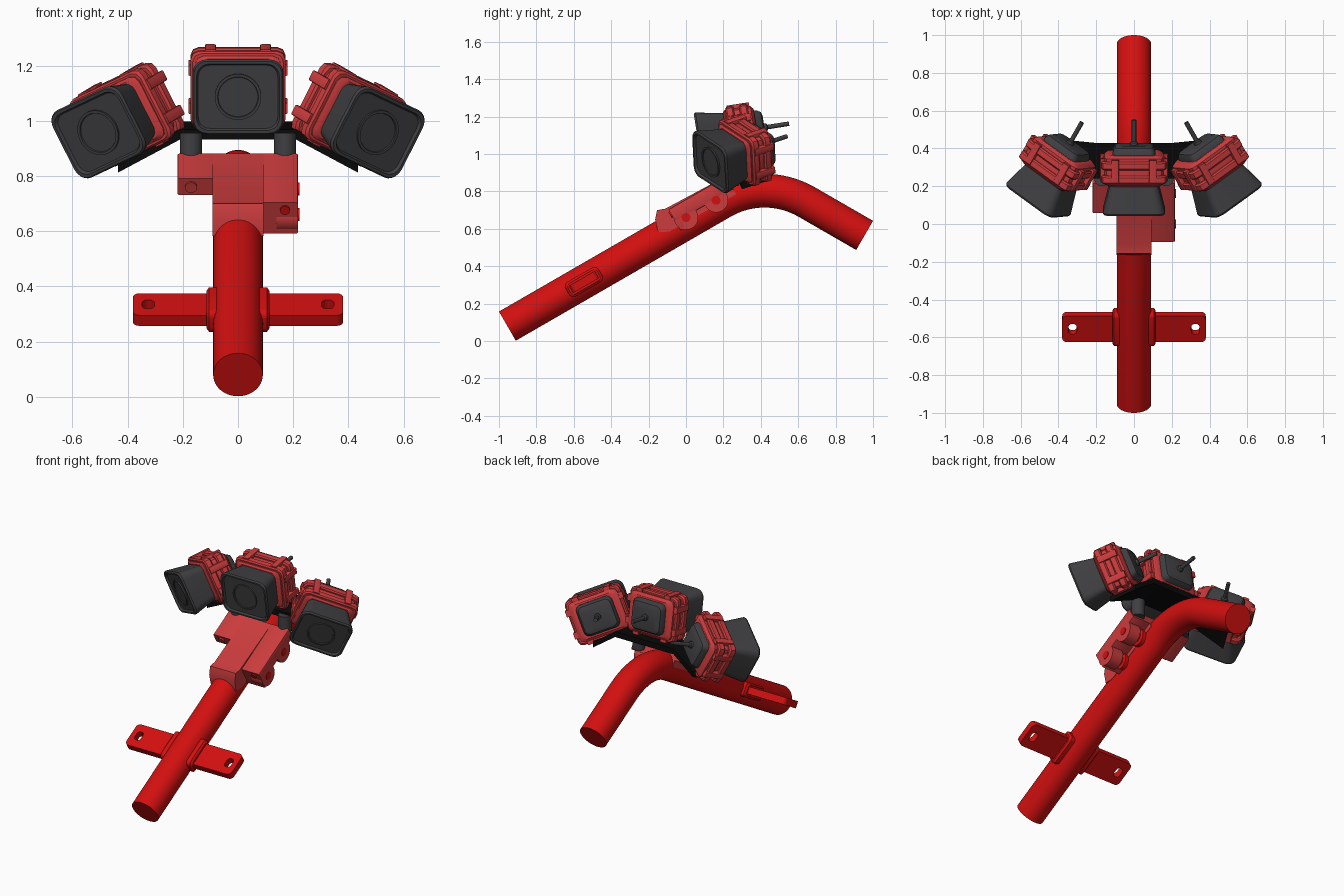
import bpy, bmesh
from math import sin, cos, pi, radians
from mathutils import Matrix, Vector

if "Cube" in bpy.data.objects:
    bpy.data.objects.remove(bpy.data.objects["Cube"])


def material(name, rgb):
    m = bpy.data.materials.new(name)
    m.use_nodes = True
    m.diffuse_color = (*rgb, 1)
    m.node_tree.nodes["Principled BSDF"].inputs["Base Color"].default_value = (*rgb, 1)
    return m


RED = material("bright red", (0.65, 0.005, 0.005))
PALE = material("pale red", (0.6, 0.045, 0.047))
GREY = material("dark grey", (0.05, 0.05, 0.054))
BLACK = material("black", (0.003, 0.003, 0.003))
parts = []


def add_object(name, bm, mat):
    bmesh.ops.recalc_face_normals(bm, faces=bm.faces)
    me = bpy.data.meshes.new(name)
    bm.to_mesh(me)
    bm.free()
    me.materials.append(mat)
    ob = bpy.data.objects.new(name, me)
    bpy.context.collection.objects.link(ob)
    parts.append(ob)
    return ob


def skin(name, rings, mat, frame=Matrix()):
    """Closed skin through a list of equal point rings."""
    bm = bmesh.new()
    rows = [[bm.verts.new(frame @ Vector(p)) for p in ring] for ring in rings]
    n = len(rows[0])
    for a, b in zip(rows, rows[1:]):
        for i in range(n):
            j = (i + 1) % n
            bm.faces.new((a[i], a[j], b[j], b[i]))
    bm.faces.new(rows[0])
    bm.faces.new(rows[-1])
    return add_object(name, bm, mat)


def rounded(y, hx, hz, r, steps=5):
    """Rounded rectangle in the local xz plane."""
    ring = []
    for k, (sx, sz) in enumerate(((1, 1), (-1, 1), (-1, -1), (1, -1))):
        for i in range(steps + 1):
            a = pi / 2 * (k + i / steps)
            ring.append((sx * (hx - r) + r * cos(a), y, sz * (hz - r) + r * sin(a)))
    return ring


def loft(name, sections, mat, frame=Matrix(), steps=5):
    return skin(name, [rounded(*s, steps) for s in sections], mat, frame)


def turned(name, profile, mat, frame=Matrix(), n=32):
    """Solid of revolution round local y, profile of (y, radius)."""
    return skin(name, [[(r * cos(2 * pi * i / n), y, r * sin(2 * pi * i / n)) for i in range(n)]
                       for y, r in profile], mat, frame)


def box(name, x, y, z, mat, frame=Matrix(), r=0.008):
    mid = Matrix.Translation(((x[0] + x[1]) / 2, 0, (z[0] + z[1]) / 2))
    hx, hz = (x[1] - x[0]) / 2, (z[1] - z[0]) / 2
    return loft(name, [(y[0], hx, hz, r), (y[1], hx, hz, r)], mat, frame @ mid, 2)


def axes(x, y, z, origin):
    m = Matrix((x, y, z)).transposed().to_4x4()
    m.translation = origin
    return m


# Bent main tube: straight, arc, straight
R, TILT, BEND_Y, BEND_Z = 0.09, radians(30), 0.42, 0.354
path = [(-0.955, 0.08, TILT)]
for i in range(17):
    a = TILT * (1 - i / 8)
    path.append((BEND_Y - 0.45 * sin(a), BEND_Z + 0.45 * cos(a), a))
path.append((0.955, 0.565, -TILT))
ring_angles = [2 * pi * i / 48 for i in range(48)]
skin("main_tube", [[(R * cos(t), y - R * sin(t) * sin(a), z + R * sin(t) * cos(a))
                    for t in ring_angles] for y, z, a in path], RED)

# Frame running along the straight tube: local y along it, local z out of its top
TUBE = axes((1, 0, 0), (0, cos(TILT), sin(TILT)), (0, -sin(TILT), cos(TILT)), (0, 0, 0.631))
SIDEWAYS = Matrix.Rotation(pi / 2, 4, 'Z')
FLAT = Matrix.Rotation(pi / 2, 4, 'X')

# Slotted cross bar with its collar
bar_frame = TUBE @ Matrix.Translation((0, -0.63, 0))
bar = loft("cross_bar", [(-0.022, 0.38, 0.08, 0.025), (0.022, 0.38, 0.08, 0.025)],
           RED, bar_frame @ FLAT)
for s in (-1, 1):
    slot = loft("slot_cutter", [(-0.1, 0.022, 0.032, 0.02), (0.1, 0.022, 0.032, 0.02)], RED,
                bar_frame @ Matrix.Translation((s * 0.325, 0, 0)) @ FLAT)
    slot.hide_render = True
    parts.remove(slot)
    mod = bar.modifiers.new("slot", 'BOOLEAN')
    mod.operation, mod.object, mod.solver = 'DIFFERENCE', slot, 'EXACT'
    bpy.context.view_layer.update()
    cut = bpy.data.meshes.new_from_object(bar.evaluated_get(bpy.context.evaluated_depsgraph_get()))
    bar.modifiers.clear()
    bar.data = cut
    bpy.data.objects.remove(slot)
loft("bar_collar", [(-0.115, 0.09, 0.033, 0.02), (-0.105, 0.102, 0.045, 0.025),
                    (0.105, 0.102, 0.045, 0.025), (0.115, 0.09, 0.033, 0.02)],
     RED, bar_frame @ SIDEWAYS)

# Clamp saddle sitting on the tube
side = [(-0.15, 0.583), (-0.165, 0.65), (-0.155, 0.7), (-0.11, 0.708),
        (0.213, 0.881), (0.268, 0.786), (-0.09, 0.585)]
skin("clamp_saddle", [[(x, y, z) for y, z in side] for x in (-0.092, 0.092)], PALE)

# Clamp arms, lobes and bolts
box("clamp_arm_left", (0.08, 0.218), (-0.045, 0.31), (0.03, 0.11), PALE, TUBE)
box("clamp_arm_right", (-0.22, -0.08), (0.13, 0.31), (0.04, 0.11), PALE, TUBE)
box("clamp_front_wall", (0.08, 0.218), (-0.045, -0.015), (-0.02, 0.11), PALE, TUBE)
for u in (0.015, 0.2):
    hub = TUBE @ Matrix.Translation((0, u, 0.025)) @ SIDEWAYS
    turned("clamp_lobe", [(-0.218, 0.065), (-0.14, 0.065)], PALE, hub)
    turned("bushing", [(-0.15, 0.035), (-0.115, 0.035), (-0.11, 0.055), (-0.06, 0.055)], RED, hub)
    turned("bolt", [(-0.222, 0.024), (-0.1, 0.024)], RED, hub, 16)
turned("front_bolt", [(-0.052, 0.018), (0, 0.018)], RED,
       TUBE @ Matrix.Translation((0.17, 0, 0.08)), 16)
turned("right_boss", [(0.122, 0.022), (0.15, 0.022)], PALE,
       TUBE @ Matrix.Translation((-0.17, 0, 0.075)), 16)

# Posts carrying the mounting plate
for s in (-1, 1):
    turned("support_post", [(-0.955, 0.04), (-0.83, 0.04)], GREY,
           Matrix.Translation((s * 0.17, 0.24, 0)) @ Matrix.Rotation(-pi / 2, 4, 'X'))

# Folded mounting plate, mirrored left to right
half = [((0.21, 0.24, 0.95), (0.21, 0.43, 0.98)), ((0.435, 0.3, 0.83), (0.36, 0.445, 0.877))]
stations = [[(-x, y, z) for x, y, z in row] for row in reversed(half)] + half
skin("mounting_plate", [[(f[0], f[1], f[2] - 0.018), (f[0], f[1], f[2] + 0.018),
                         (b[0], b[1], b[2] + 0.018), (b[0], b[1], b[2] - 0.018)]
                        for f, b in stations], BLACK)


# Camera: local y runs from the front face to the back
def camera_unit(label, frame):
    loft(label + "_hood", [(0.17, 0.125, 0.108, 0.035), (0.01, 0.165, 0.137, 0.05),
                           (0, 0.16, 0.132, 0.048), (0, 0.15, 0.122, 0.045),
                           (0.012, 0.144, 0.116, 0.042)], GREY, frame)
    turned(label + "_lens", [(0.02, 0.084), (0.004, 0.084), (0.004, 0.074), (0.009, 0.072)],
           GREY, frame, 40)
    loft(label + "_case", [(0.155, 0.14, 0.115, 0.03), (0.165, 0.155, 0.125, 0.03),
                           (0.305, 0.155, 0.125, 0.03), (0.32, 0.135, 0.108, 0.03)],
         PALE, frame, 2)
    for y in (0.17, 0.245):
        loft(label + "_flange", [(y, 0.164, 0.133, 0.03), (y + 0.008, 0.172, 0.14, 0.03),
                                 (y + 0.037, 0.172, 0.14, 0.03), (y + 0.045, 0.164, 0.133, 0.03)],
             PALE, frame, 2)
    # Clips bridging the two flanges
    for s in (-1, 1):
        for k in (-1, 1):
            x, z = s * 0.1, k * 0.13
            box(label + "_clip", (x - 0.02, x + 0.02), (0.18, 0.3), (z - 0.017, z + 0.017), PALE, frame, 0.005)
            x, z = s * 0.163, k * 0.07
            box(label + "_clip", (x - 0.017, x + 0.017), (0.18, 0.3), (z - 0.02, z + 0.02), PALE, frame, 0.005)
    loft(label + "_back_cover", [(0.3, 0.115, 0.1, 0.035), (0.335, 0.112, 0.097, 0.035),
                                 (0.355, 0.1, 0.085, 0.03), (0.362, 0.08, 0.065, 0.025)], GREY, frame)
    turned(label + "_cable", [(0.35, 0.022), (0.375, 0.02), (0.38, 0.012), (0.495, 0.012)],
           GREY, frame, 16)


pitch = radians(9)
camera_unit("middle_camera", axes((1, 0, 0), (0, cos(pitch), sin(pitch)),
                                  (0, -sin(pitch), cos(pitch)), (0, 0.062, 1.085)))
for s, label in ((-1, "right_camera"), (1, "left_camera")):
    back = Vector((-s * 0.47, 0.83, 0.28)).normalized()
    across = Vector((0.79, s * 0.46, -s * 0.38))
    across = (across - across.dot(back) * back).normalized()
    camera_unit(label, axes(across, back, across.cross(back), (s * 0.51, 0.125, 0.955)))

# Smooth the round surfaces, keep the edges sharp
bpy.ops.object.select_all(action='DESELECT')
for ob in parts:
    ob.select_set(True)
bpy.context.view_layer.objects.active = parts[0]
bpy.ops.object.shade_smooth_by_angle(angle=radians(32))
